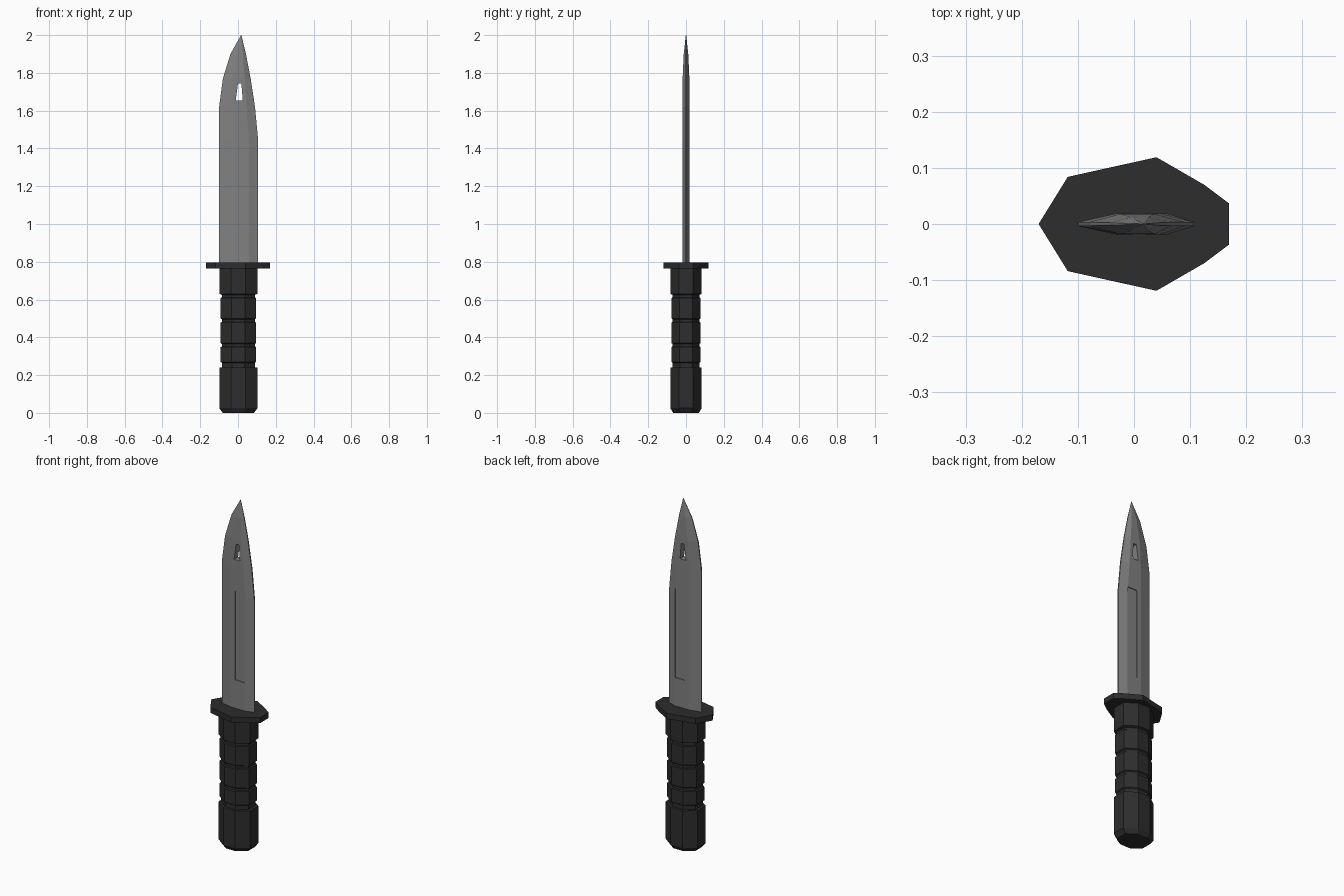
import bpy, bmesh

if "Cube" in bpy.data.objects:
    bpy.data.objects.remove(bpy.data.objects["Cube"])

def material(name, c):
    m = bpy.data.materials.new(name)
    m.diffuse_color = (c, c, c, 1)
    m.use_nodes = True
    m.node_tree.nodes["Principled BSDF"].inputs["Base Color"].default_value = m.diffuse_color
    return m

steel = material("steel grey", 0.22)
black = material("matte black", 0.026)

def loft(name, rings, mat):
    """Skin a stack of equal-length point rings and cap both ends."""
    bm = bmesh.new()
    loops = [[bm.verts.new(p) for p in r] for r in rings]
    n = len(loops[0])
    for a, b in zip(loops, loops[1:]):
        for i in range(n):
            j = (i + 1) % n
            bm.faces.new((a[i], a[j], b[j], b[i]))
    bm.faces.new(loops[0][::-1])
    bm.faces.new(loops[-1])
    bmesh.ops.recalc_face_normals(bm, faces=bm.faces[:])
    me = bpy.data.meshes.new(name)
    bm.to_mesh(me)
    bm.free()
    ob = bpy.data.objects.new(name, me)
    bpy.context.collection.objects.link(ob)
    me.materials.append(mat)
    return ob

# Handle: octagonal grip with ring grooves and chamfered pommel
def octagon(z, s):
    a, b, f = 0.101 * s, 0.083 * s, 0.038 * s
    pts = [(a, -f), (a, f), (f, b), (-f, b), (-a, f), (-a, -f), (-f, -b), (f, -b)]
    return [(x + 0.002, y, z) for x, y in pts]

prof = [(0, 0.82), (0.025, 1), (0.24, 1)]
for z in (0.24, 0.37, 0.50):
    prof += [(z + 0.001, 0.86), (z + 0.004, 0.86)] if z < 0.3 else []
    low = z + (0.03 if z < 0.3 else 0.0)
    prof += [(low - 0.005, 0.86), (low, 0.93), (z + 0.108, 0.93), (z + 0.112, 0.86)]
prof += [(0.625, 0.86), (0.63, 1), (0.77, 1)]
loft("handle", [octagon(z, s) for z, s in prof], black)

# Guard plate
half = [(-0.118, 0.084), (0.04, 0.119), (0.125, 0.07), (0.169, 0.037)]
outline = [(-0.17, 0)] + half + [(x, -y) for x, y in reversed(half)]
loft("guard", [[(x, y, z) for x, y in outline] for z in (0.765, 0.797)], black)

# Blade: bevelled section, stations of z, edge, flat start, flat end, edge, half thickness
stations = [(0.79, -0.101, -0.03, 0.058, 0.107, 0.019),
            (1.44, -0.101, -0.03, 0.058, 0.107, 0.019),
            (1.62, -0.100, -0.03, 0.046, 0.090, 0.019),
            (1.77, -0.080, -0.024, 0.036, 0.067, 0.018),
            (1.90, -0.040, -0.006, 0.026, 0.042, 0.012),
            (2.00, 0.016, 0.0165, 0.0175, 0.018, 0.001)]
rings = []
for z, l, il, ir, r, t in stations:
    e = t * 0.18
    rings.append([(l, -e, z), (il, -t, z), (ir, -t, z), (r, -e, z),
                  (r, e, z), (ir, t, z), (il, t, z), (l, e, z)])
blade = loft("blade", rings, steel)

# Cutters: shallow groove on each side, and tapered slot near the tip
def prism(name, pts, y0, y1):
    ob = loft(name, [[(x, y, z) for x, z in pts] for y in (y0, y1)], steel)
    ob.hide_render = True
    ob.hide_set(True)
    return ob

fuller = [(-0.005, 0.96), (0.057, 0.96), (0.057, 1.475), (-0.005, 1.475)]
slot = [(-0.012, 1.655), (0.025, 1.655), (0.018, 1.745), (0.0, 1.745)]
cutters = [prism("groove_cutter_front", fuller, -0.05, -0.014),
           prism("groove_cutter_back", fuller, 0.014, 0.05),
           prism("slot_cutter", slot, -0.06, 0.06)]
for c in cutters:
    m = blade.modifiers.new(c.name, 'BOOLEAN')
    m.operation = 'DIFFERENCE'
    m.solver = 'EXACT'
    m.object = c
